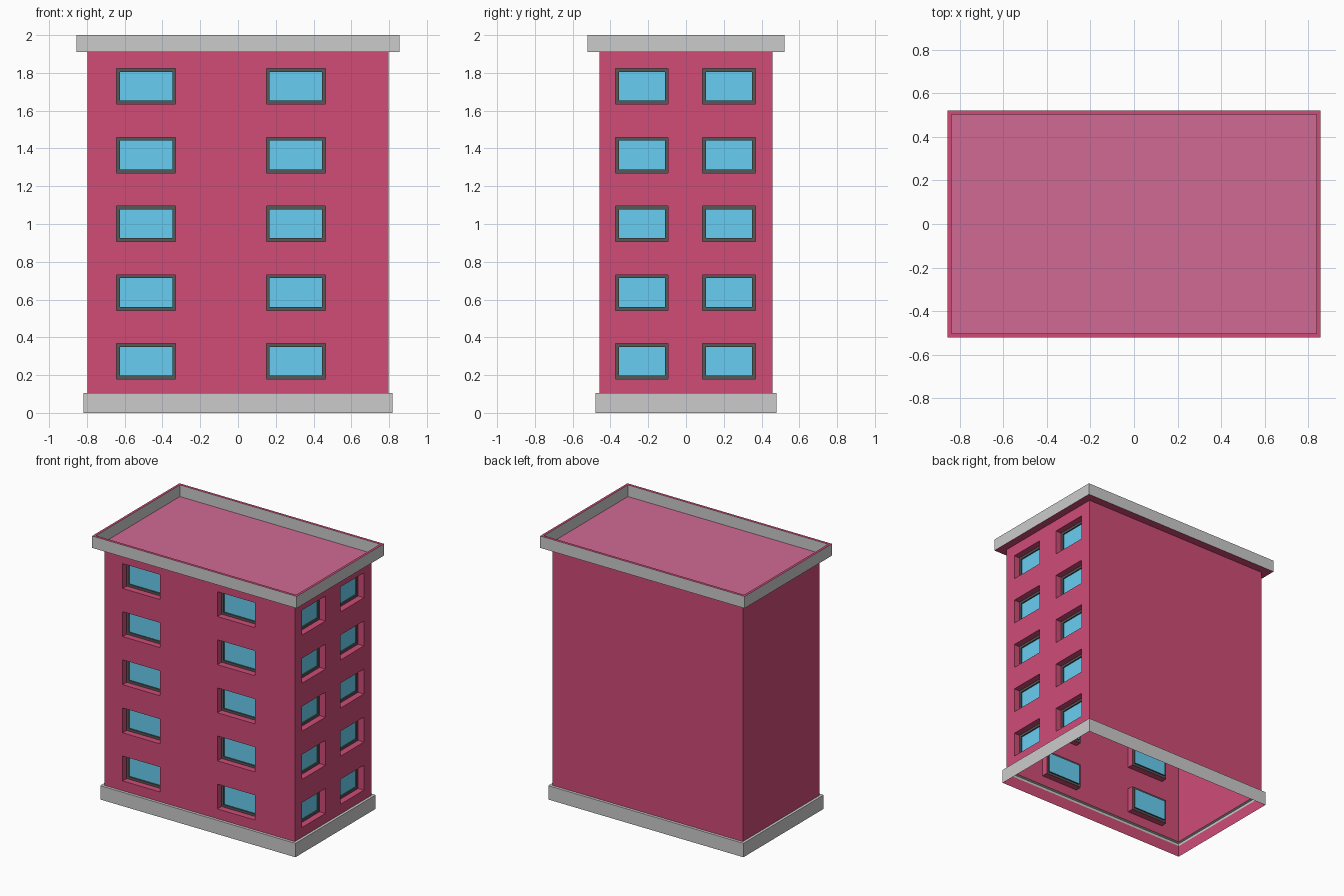
import bpy, bmesh
from mathutils import Color, Vector

if "Cube" in bpy.data.objects:
    bpy.data.objects.remove(bpy.data.objects["Cube"])

BX, BY = 0.797, 0.459            # body half sizes
Z0, Z1 = 0.105, 1.91             # wall bottom and top
FLOORS = [0.273 + 0.364 * i for i in range(5)]
WIN_H = 0.188


def material(name, rgb):
    m = bpy.data.materials.new(name)
    m.diffuse_color = (*Color(rgb).from_srgb_to_scene_linear(), 1)
    m.use_nodes = True
    m.node_tree.nodes["Principled BSDF"].inputs["Base Color"].default_value = m.diffuse_color
    return m


RED = material("red_wall", (0.815, 0.297, 0.469))
PINK = material("pink_roof", (0.82, 0.415, 0.58))
DARK = material("dark_frame", (0.34, 0.34, 0.34))
BLUE = material("blue_glass", (0.41, 0.81, 0.95))


class Part:
    """Collects quads and turns them into one object."""
    def __init__(self, name, mat=None):
        self.name, self.mat, self.bm = name, mat, bmesh.new()

    def face(self, pts):
        self.bm.faces.new([self.bm.verts.new(p) for p in pts])

    def ring(self, a, b):
        for i in range(4):
            j = (i + 1) % 4
            self.face([a[i], a[j], b[j], b[i]])

    def finish(self):
        bmesh.ops.remove_doubles(self.bm, verts=self.bm.verts, dist=1e-5)
        me = bpy.data.meshes.new(self.name)
        self.bm.to_mesh(me)
        self.bm.free()
        if self.mat:
            me.materials.append(self.mat)
        bpy.context.collection.objects.link(bpy.data.objects.new(self.name, me))


def level(hx, hy, z):
    return [(-hx, -hy, z), (hx, -hy, z), (hx, hy, z), (-hx, hy, z)]


walls = Part("walls", RED)
frames = Part("window_frames", DARK)
panes = Part("window_panes", BLUE)


def wall(u_dir, normal, half, dist, centres=(), width=0.0):
    """One wall with recessed windows at the given centres on every floor."""
    u_dir, normal = Vector(u_dir), Vector(normal)

    def rect(u0, u1, z0, z1, depth=0.0, inset=0.0):
        u0, u1, z0, z1 = u0 + inset, u1 - inset, z0 + inset, z1 - inset
        return [u_dir * u + normal * (dist - depth) + Vector((0, 0, z))
                for u, z in ((u0, z0), (u1, z0), (u1, z1), (u0, z1))]

    us, zs = [-half], [Z0]
    for c in centres:
        us += [c - width / 2, c + width / 2]
    if centres:
        for c in FLOORS:
            zs += [c - WIN_H / 2, c + WIN_H / 2]
    us.append(half)
    zs.append(Z1)
    for i in range(len(us) - 1):
        for k in range(len(zs) - 1):
            cell = (us[i], us[i + 1], zs[k], zs[k + 1])
            if i % 2 and k % 2:
                back = rect(*cell, 0.048)
                inner = rect(*cell, 0.048, 0.018)
                glass = rect(*cell, 0.058, 0.018)
                walls.ring(rect(*cell), back)
                frames.ring(back, inner)
                frames.ring(inner, glass)
                panes.face(glass)
            else:
                walls.face(rect(*cell))


# Front and right walls have windows, back and left are plain
wall((1, 0, 0), (0, -1, 0), BX, BY, (-0.487, 0.307), 0.314)
wall((0, 1, 0), (1, 0, 0), BY, BX, (-0.234, 0.227), 0.28)
wall((-1, 0, 0), (0, 1, 0), BX, BY)
wall((0, -1, 0), (-1, 0, 0), BY, BX)

# Base band, open underneath, with a red inner lining
base = Part("base_band")
base.ring(level(0.817, 0.48, 0), level(0.817, 0.48, Z0))
base.ring(level(0.817, 0.48, Z0), level(BX, BY, Z0))
lining = Part("base_lining", RED)
lining.ring(level(0.815, 0.478, 0.085), level(0.815, 0.478, 0))

# Parapet: grey sides, red soffit and rim
sides = Part("parapet_sides")
sides.ring(level(0.856, 0.522, Z1), level(0.856, 0.522, 2))
sides.ring(level(0.838, 0.502, 2), level(0.838, 0.502, Z1))
trim = Part("parapet_trim", RED)
trim.ring(level(BX, BY, Z1), level(0.856, 0.522, Z1))
trim.ring(level(0.856, 0.522, 2), level(0.838, 0.502, 2))

# Roof deck
roof = Part("roof_deck", PINK)
roof.face(level(0.838, 0.502, Z1 + 0.002))

for part in (walls, frames, panes, base, lining, sides, trim, roof):
    part.finish()
